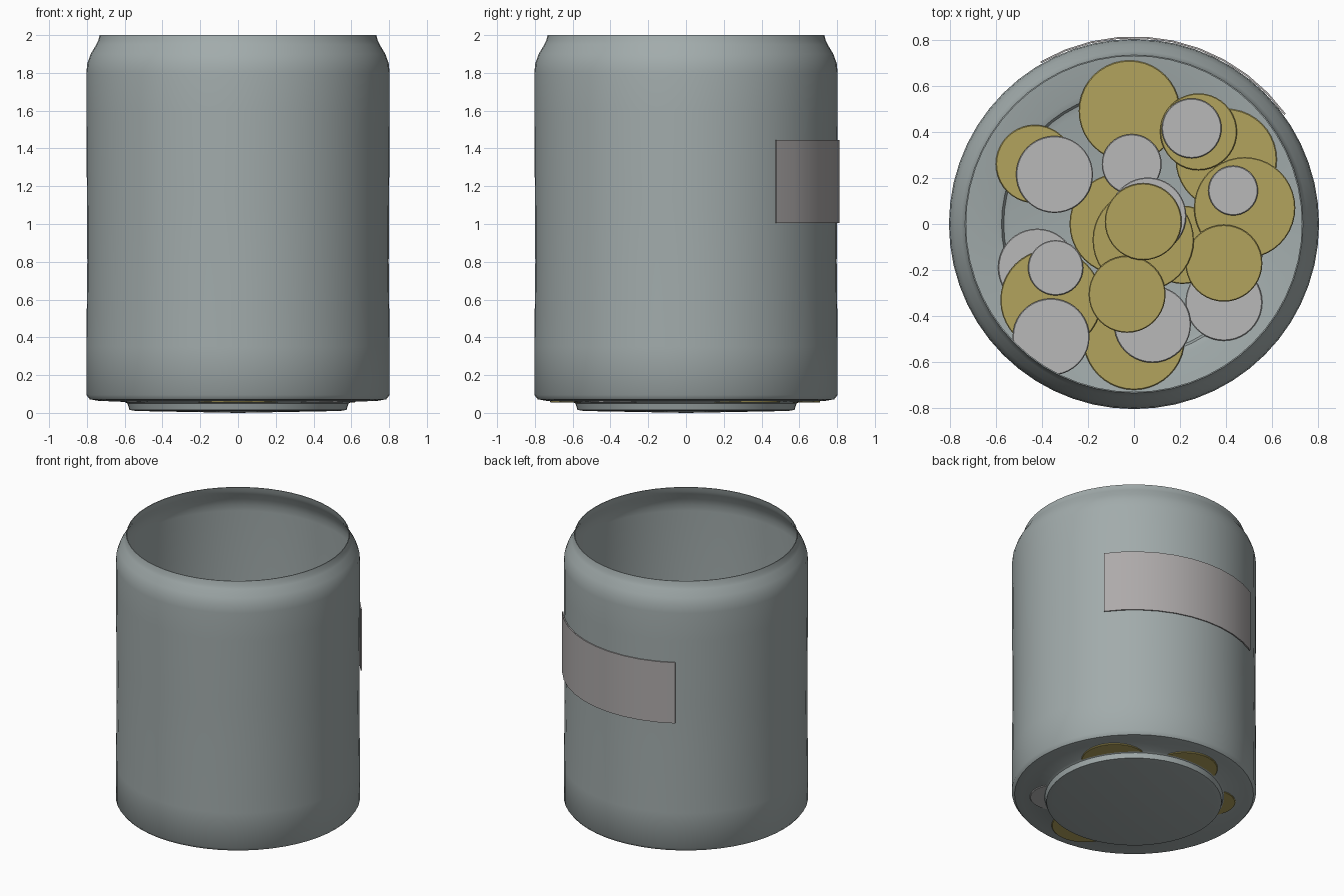
import bpy, bmesh, math

if "Cube" in bpy.data.objects:
    bpy.data.objects.remove(bpy.data.objects["Cube"])


def material(name, rgb):
    m = bpy.data.materials.new(name)
    m.diffuse_color = (*rgb, 1)
    m.use_nodes = True
    m.node_tree.nodes["Principled BSDF"].inputs["Base Color"].default_value = m.diffuse_color
    return m


glass = material("glass", (0.36, 0.41, 0.41))
gold = material("gold", (0.45, 0.37, 0.11))
silver = material("silver", (0.48, 0.48, 0.48))
paper = material("paper", (0.42, 0.40, 0.40))


def finish(name, bm, mat, angle=40):
    bmesh.ops.recalc_face_normals(bm, faces=bm.faces)
    me = bpy.data.meshes.new(name)
    bm.to_mesh(me)
    bm.free()
    ob = bpy.data.objects.new(name, me)
    bpy.context.collection.objects.link(ob)
    me.materials.append(mat)
    bpy.ops.object.select_all(action='DESELECT')
    ob.select_set(True)
    bpy.context.view_layer.objects.active = ob
    bpy.ops.object.shade_smooth_by_angle(angle=math.radians(angle))
    return ob


def lathe(name, profile, mat, steps=56):
    bm = bmesh.new()
    vs = [bm.verts.new((r, 0, z)) for r, z in profile]
    es = [bm.edges.new(p) for p in zip(vs, vs[1:])]
    bmesh.ops.spin(bm, geom=vs + es, axis=(0, 0, 1), cent=(0, 0, 0),
                   angle=2 * math.pi, steps=steps, use_duplicate=False)
    bmesh.ops.remove_doubles(bm, verts=bm.verts, dist=0.0005)
    return finish(name, bm, mat)


# Jar: thin-walled, foot disc below, shoulder narrowing to an open mouth
outer = [(0, 0), (0.54, 0.01), (0.575, 0.016), (0.585, 0.05), (0.60, 0.058),
         (0.74, 0.064), (0.785, 0.072), (0.803, 0.095), (0.803, 0.35),
         (0.798, 0.8), (0.80, 1.13), (0.803, 1.6), (0.803, 1.80), (0.798, 1.85),
         (0.78, 1.90), (0.75, 1.95), (0.74, 1.97), (0.733, 2.0)]
inner = [(0.728, 2.0), (0.735, 1.968), (0.745, 1.945), (0.773, 1.895), (0.79, 1.845),
         (0.793, 1.80), (0.790, 1.13), (0.790, 0.35), (0.792, 0.098), (0.778, 0.08),
         (0.735, 0.072), (0.60, 0.066), (0.575, 0.058), (0.565, 0.024), (0.54, 0.018),
         (0, 0.012)]
lathe("jar", outer + inner, glass)

# Label: curved strip on the back right of the jar
bm = bmesh.new()
rows = []
n = 10
for i in range(n + 1):
    a = math.radians(36 + 84 * i / n)
    rows.append([bm.verts.new((r * math.cos(a), r * math.sin(a), z))
                 for r, z in ((0.806, 1.005), (0.814, 1.005), (0.814, 1.445), (0.806, 1.445))])
for a, b in zip(rows, rows[1:]):
    for j in range(4):
        bm.faces.new((a[j], a[(j + 1) % 4], b[(j + 1) % 4], b[j]))
bm.faces.new(rows[0])
bm.faces.new(rows[-1])
finish("label", bm, paper)

# Coins: x, y, radius, material; dropped in order onto those already lying
coins = [
    (-0.02, 0.49, 0.22, gold), (0.00, -0.50, 0.22, gold), (-0.06, 0.00, 0.22, gold),
    (0.40, 0.28, 0.22, gold), (-0.42, -0.19, 0.17, silver), (-0.43, 0.26, 0.17, gold),
    (0.39, -0.34, 0.167, silver), (0.21, -0.09, 0.17, gold), (-0.36, -0.33, 0.22, gold),
    (-0.36, -0.49, 0.167, silver), (-0.34, -0.19, 0.12, silver),
    (-0.345, 0.215, 0.167, silver), (-0.01, 0.26, 0.13, silver),
    (0.28, 0.40, 0.167, gold), (0.25, 0.415, 0.13, silver), (0.48, 0.07, 0.22, gold),
    (0.43, 0.145, 0.108, silver), (0.39, -0.17, 0.167, gold), (0.08, -0.435, 0.167, silver),
    (0.04, -0.07, 0.22, gold), (0.06, 0.035, 0.167, silver), (0.04, 0.01, 0.167, gold),
    (-0.03, -0.305, 0.167, gold)]
thick = 0.025
lying = []
for i, (x, y, r, mat) in enumerate(coins):
    z = max([t for X, Y, R, t in lying if math.hypot(x - X, y - Y) < r + R - 0.02],
            default=0.054)
    lying.append((x, y, r, z + thick))
    bm = bmesh.new()
    bmesh.ops.create_cone(bm, cap_ends=True, segments=40, radius1=r, radius2=r, depth=thick)
    rims = [e for e in bm.edges if abs(e.verts[0].co.z - e.verts[1].co.z) < 1e-5]
    bmesh.ops.bevel(bm, geom=rims, offset=0.004, segments=1, affect='EDGES')
    bmesh.ops.translate(bm, verts=bm.verts, vec=(x, y, z + thick / 2))
    finish(f"coin_{i + 1}", bm, mat, 30)
